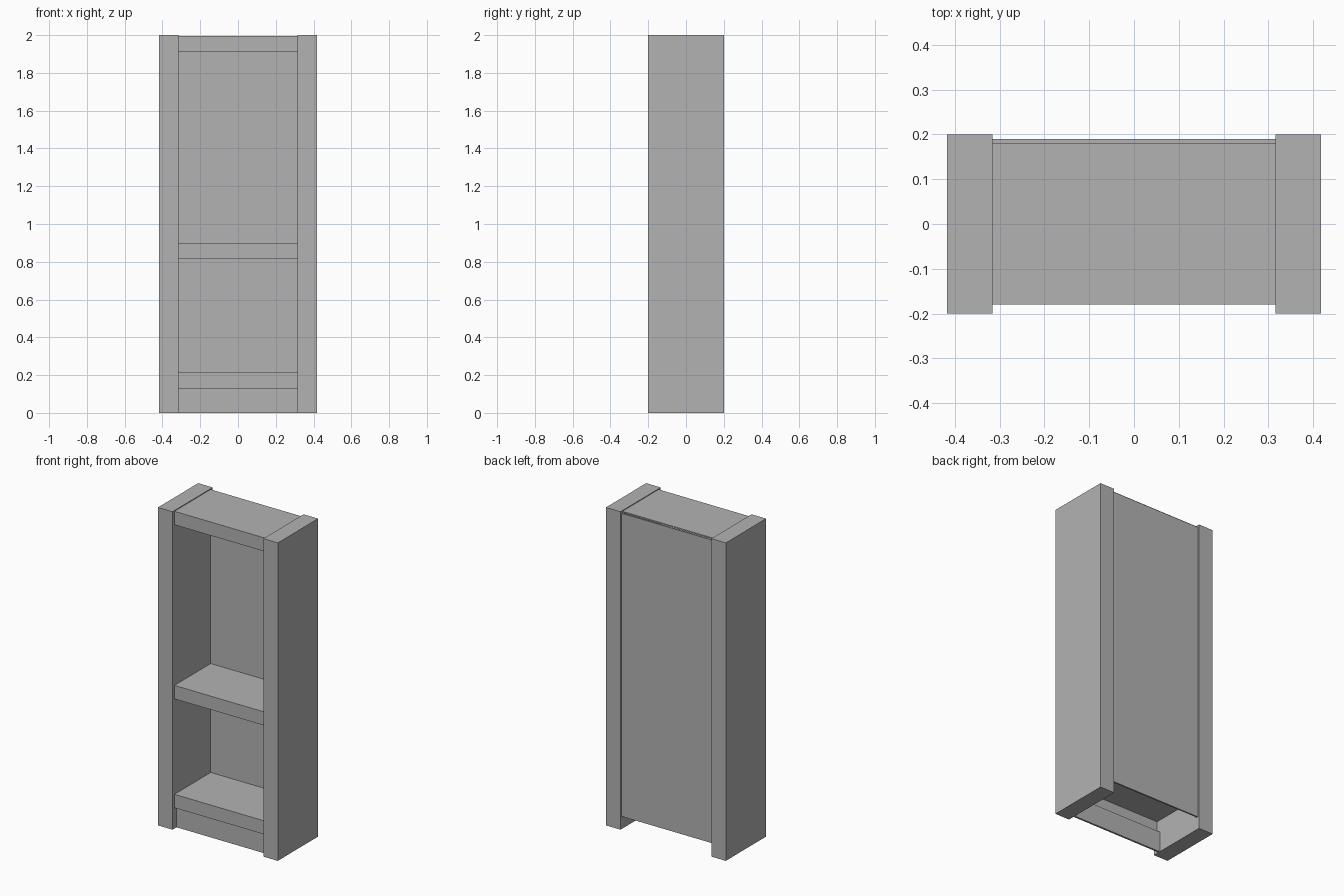
import bpy
import bmesh

if "Cube" in bpy.data.objects:
    bpy.data.objects.remove(bpy.data.objects["Cube"])

grey = bpy.data.materials.new("plain_grey")
grey.diffuse_color = (0.45, 0.45, 0.45, 1.0)
grey.use_nodes = True
grey.node_tree.nodes["Principled BSDF"].inputs["Base Color"].default_value = grey.diffuse_color


def make_part(name, boxes):
    """One object from axis-aligned boxes given as (x0, x1, y0, y1, z0, z1)."""
    bm = bmesh.new()
    for x0, x1, y0, y1, z0, z1 in boxes:
        for v in bmesh.ops.create_cube(bm, size=1.0)["verts"]:
            v.co = (x1 if v.co.x > 0 else x0,
                    y1 if v.co.y > 0 else y0,
                    z1 if v.co.z > 0 else z0)
    mesh = bpy.data.meshes.new(name)
    bm.to_mesh(mesh)
    bm.free()
    mesh.materials.append(grey)
    obj = bpy.data.objects.new(name, mesh)
    bpy.context.collection.objects.link(obj)
    return obj


OUTER, INNER = 0.417, 0.316   # half widths of the case
HALF_DEPTH = 0.2
SHELF_HEIGHT, BOARD = 0.085, 0.008

# Thick side panels
for name, s in (("left_side", -1), ("right_side", 1)):
    xs = sorted((s * INNER, s * OUTER))
    make_part(name, [(xs[0], xs[1], -HALF_DEPTH, HALF_DEPTH, 0.0, 2.0)])

# Shelves: thin board with a deep front lip, open underneath
for name, top in (("bottom_shelf", 0.215), ("middle_shelf", 0.9), ("top_shelf", 1.995)):
    make_part(name, [
        (-INNER, INNER, -0.18 + BOARD, 0.18, top - BOARD, top),
        (-INNER, INNER, -0.18, -0.18 + BOARD, top - SHELF_HEIGHT, top),
    ])

# Thin back panel, stopping short of the floor
make_part("back_panel", [(-INNER, INNER, 0.18, 0.19, 0.08, 1.986)])

# Recessed kick board under the bottom shelf
make_part("kick_board", [(-INNER, INNER, -0.16, -0.148, 0.0, 0.13)])
